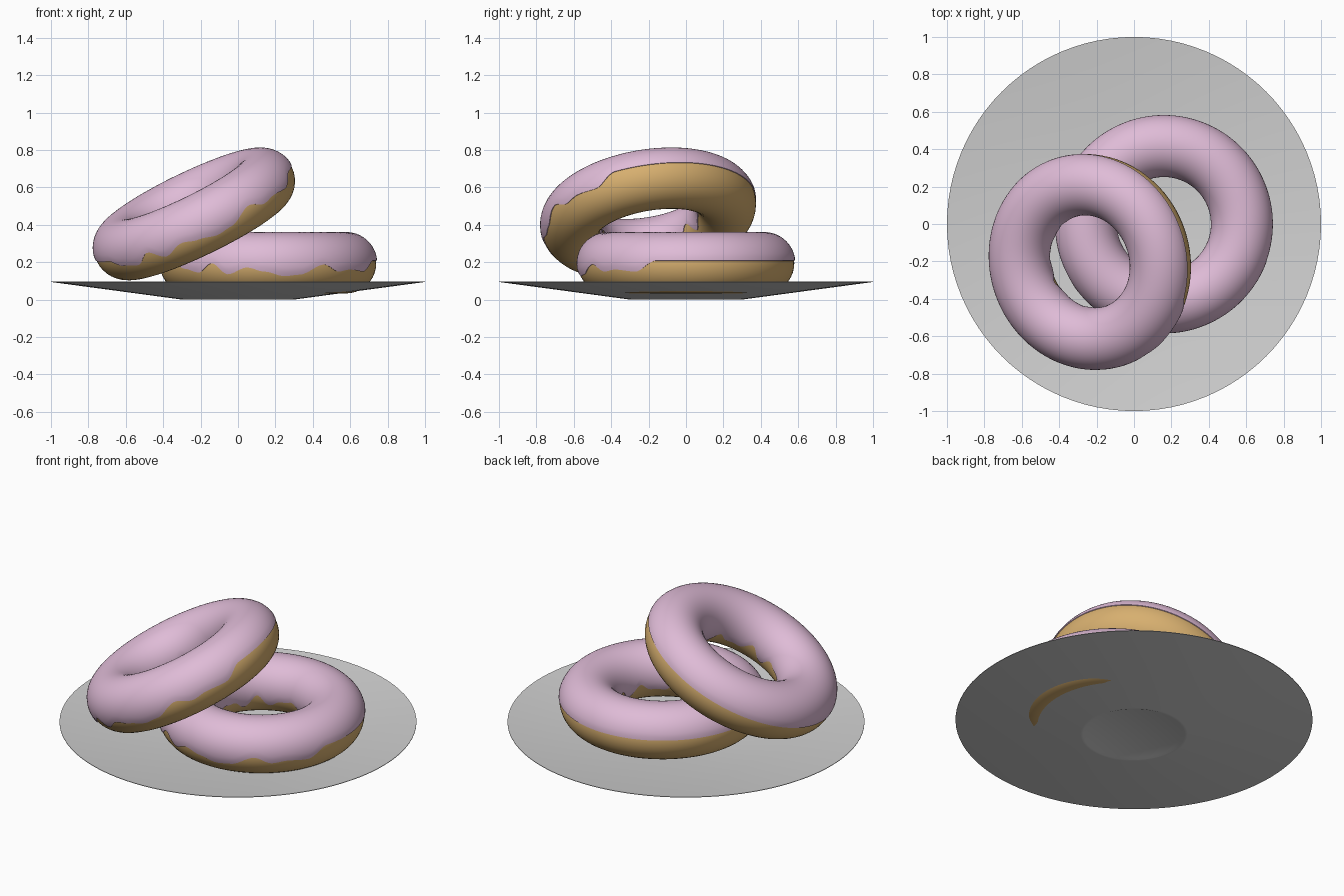
import bpy, bmesh, math
from mathutils import Vector, Matrix

if "Cube" in bpy.data.objects:
    bpy.data.objects.remove(bpy.data.objects["Cube"])

R, DOUGH, ICE = 0.418, 0.161, 0.167
TAU = 2 * math.pi


def material(name, rgb):
    m = bpy.data.materials.new(name)
    m.diffuse_color = (*rgb, 1)
    m.use_nodes = True
    m.node_tree.nodes["Principled BSDF"].inputs["Base Color"].default_value = m.diffuse_color
    return m


pink = material("pink icing", (0.74, 0.50, 0.68))
tan = material("baked dough", (0.68, 0.43, 0.16))
grey = material("plate grey", (0.64, 0.64, 0.64))


def ring_mesh(name, sections, mat, closed, angle):
    """Join a loop of equal-length cross-sections into a smooth ring."""
    bm = bmesh.new()
    rows = [[bm.verts.new(p) for p in s] for s in sections]
    n, k = len(rows), len(rows[0])
    for i in range(n):
        a, b = rows[i], rows[(i + 1) % n]
        for j in range(k if closed else k - 1):
            q = (j + 1) % k
            bm.faces.new((a[j], b[j], b[q], a[q]))
    bmesh.ops.remove_doubles(bm, verts=bm.verts, dist=1e-5)
    bmesh.ops.recalc_face_normals(bm, faces=bm.faces)
    me = bpy.data.meshes.new(name)
    bm.to_mesh(me)
    bm.free()
    me.materials.append(mat)
    ob = bpy.data.objects.new(name, me)
    bpy.context.collection.objects.link(ob)
    bpy.ops.object.select_all(action='DESELECT')
    ob.select_set(True)
    bpy.context.view_layer.objects.active = ob
    bpy.ops.object.shade_smooth_by_angle(angle=math.radians(angle))
    return ob


def tube_point(theta, phi, r):
    d = R + r * math.cos(phi)
    return Vector((d * math.cos(theta), d * math.sin(theta), r * math.sin(phi)))


# icing drip heights on the front outer side: (degrees, height from tube centre)
DRIPS = [(-152, .014), (-140, -.03), (-130, -.05), (-121, .0), (-112, -.06),
         (-101, -.023), (-92, -.045), (-81, -.07), (-73, -.062), (-59, -.007),
         (-49, -.045), (-41, -.034), (-28, -.045), (-16, .014)]


def outer_edge(theta):
    deg = (math.degrees(theta) + 180) % 360 - 180
    for (a, h), (b, g) in zip(DRIPS, DRIPS[1:]):
        if a <= deg < b:
            t = (deg - a) / (b - a)
            return h + (g - h) * t * t * (3 - 2 * t)
    return .014


def inner_edge(theta):
    return -.05 + .025 * math.sin(9 * theta) + .015 * math.sin(14 * theta + 1)


def icing_section(theta):
    lo = math.asin(outer_edge(theta) / ICE)
    hi = math.pi - math.asin(inner_edge(theta) / ICE)
    pts = [tube_point(theta, lo, DOUGH - .006)]
    for j in range(29):
        t = j / 28
        r = ICE - (.002 if j in (0, 28) else 0)
        pts.append(tube_point(theta, lo + (hi - lo) * t, r))
    pts.append(tube_point(theta, hi, DOUGH - .006))
    return pts


def donut(name, matrix):
    dough = ring_mesh(name + "_dough",
                      [[tube_point(TAU * i / 96, TAU * j / 40, DOUGH) for j in range(40)]
                       for i in range(96)], tan, True, 60)
    icing = ring_mesh(name + "_icing",
                      [icing_section(TAU * i / 240) for i in range(240)], pink, False, 50)
    dough.matrix_world = matrix
    icing.matrix_world = matrix


# flat donut on the plate
donut("flat_donut", Matrix.Translation((.16, 0, .194)))

# leaning donut resting on the first one
normal = Vector((-.432, -.15, .889)).normalized()
tilt = Vector((0, 0, 1)).rotation_difference(normal).to_matrix().to_4x4()
donut("leaning_donut", Matrix.Translation((-.233, -.2, .455)) @ tilt)

# thin dished plate with a small foot ring
profile = [(0, .006), (.27, .006), (.285, 0), (.30, 0), (1, .094), (1, .097),
           (.30, .009), (0, .009)]
ring_mesh("plate", [[(r * math.cos(TAU * i / 96), r * math.sin(TAU * i / 96), z)
                     for r, z in profile] for i in range(96)], grey, False, 30)
